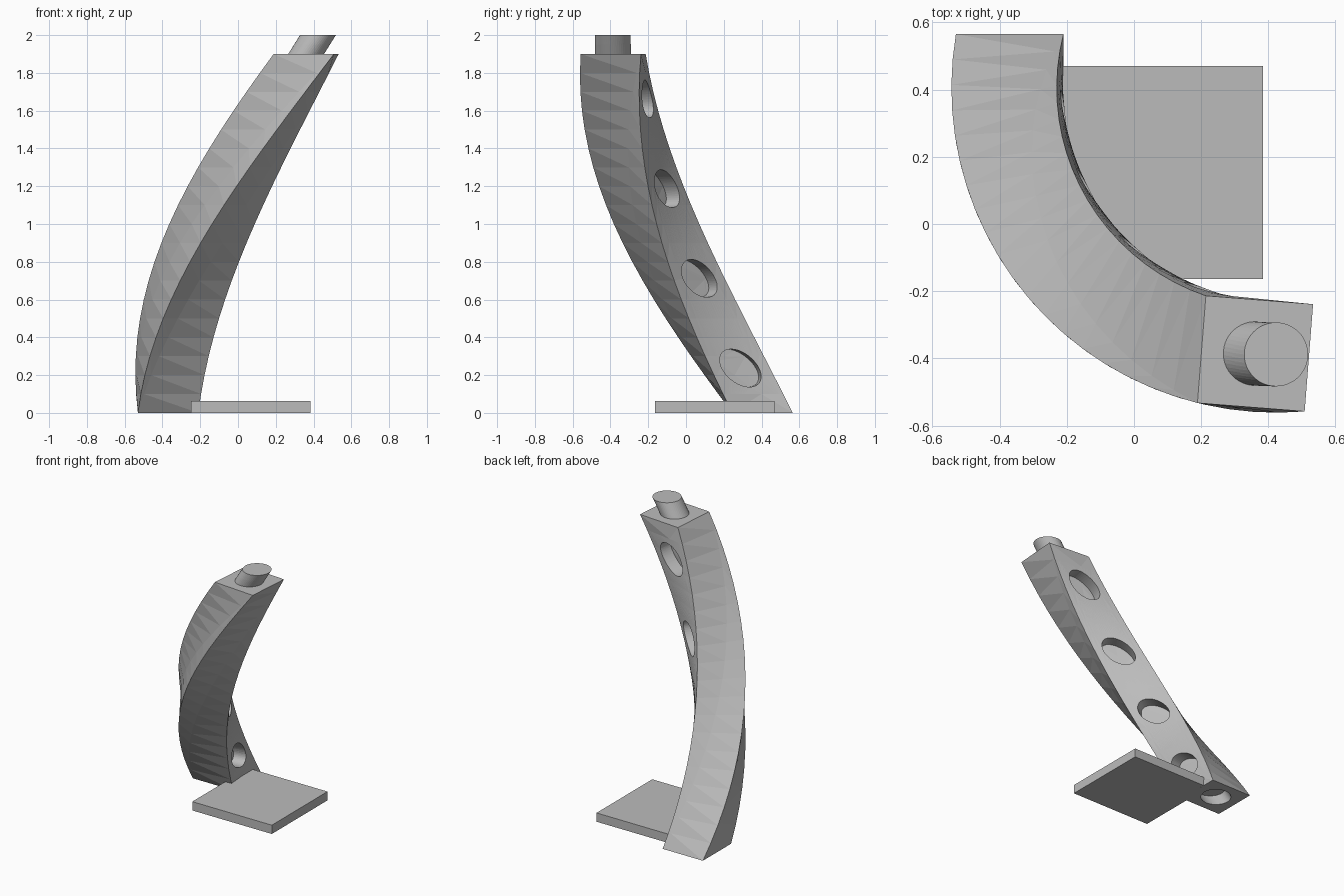
import bpy, bmesh, math
from mathutils import Matrix, Vector

if "Cube" in bpy.data.objects:
    bpy.data.objects.remove(bpy.data.objects["Cube"])

# One grey for everything
grey = bpy.data.materials.new("light_grey")
grey.use_nodes = True
grey.diffuse_color = (0.5, 0.5, 0.5, 1)
grey.node_tree.nodes["Principled BSDF"].inputs["Base Color"].default_value = (0.5, 0.5, 0.5, 1)

RADIUS, SIDE, HEIGHT = 0.793, 0.32, 1.9     # helix radius, beam width, beam height
AXIS = Vector((0.423, 0.405, 0))            # vertical helix axis
TURN = math.pi / 4                          # twist per unit of height
HOLE_R, PEG_R, DEPTH = 0.1, 0.095, 0.09


def make(name, bm):
    mesh = bpy.data.meshes.new(name)
    bm.to_mesh(mesh)
    bm.free()
    mesh.materials.append(grey)
    obj = bpy.data.objects.new(name, mesh)
    bpy.context.collection.objects.link(obj)
    return obj


def box(name, centre, size):
    bm = bmesh.new()
    bmesh.ops.create_cube(bm, size=1, matrix=Matrix.Translation(centre) @ Matrix.Diagonal((*size, 1)))
    return make(name, bm)


def cylinder(name, centre, radius, length, turn=Matrix()):
    bm = bmesh.new()
    bmesh.ops.create_cone(bm, cap_ends=True, segments=48, radius1=radius, radius2=radius,
                          depth=length, matrix=Matrix.Translation(centre) @ turn)
    return make(name, bm)


def twist(obj, step):
    """Slice by height, then wind the straight part round the helix axis."""
    bm = bmesh.new()
    bm.from_mesh(obj.data)
    bmesh.ops.triangulate(bm, faces=bm.faces[:])
    for i in range(1, int(2 / step)):
        bmesh.ops.bisect_plane(bm, geom=bm.verts[:] + bm.edges[:] + bm.faces[:], dist=1e-5,
                               plane_co=(0, 0, i * step), plane_no=(0, 0, 1))
    bmesh.ops.triangulate(bm, faces=bm.faces[:])
    for v in bm.verts:
        v.co = Matrix.Rotation(TURN * v.co.z, 3, 'Z') @ v.co + AXIS
    bmesh.ops.recalc_face_normals(bm, faces=bm.faces[:])
    bm.to_mesh(obj.data)
    bm.free()


# Straight beam, with a socket underneath and four blind holes in its inner side
beam = box("curved_arm", (-RADIUS, 0, HEIGHT / 2), (SIDE, SIDE, HEIGHT))
cutters = [cylinder("socket_cutter", (-RADIUS, 0, 0), HOLE_R, 2 * DEPTH)]
inner = -RADIUS + SIDE / 2
for i in range(4):
    z = HEIGHT * (i + 0.5) / 4
    cutters.append(cylinder("hole_cutter", (inner, 0, z), HOLE_R, 2 * DEPTH,
                            Matrix.Rotation(math.pi / 2, 4, 'Y')))
for cutter in cutters:
    mod = beam.modifiers.new("cut", 'BOOLEAN')
    mod.operation = 'DIFFERENCE'
    mod.solver = 'EXACT'
    mod.object = cutter

bpy.context.view_layer.update()
evaluated = beam.evaluated_get(bpy.context.evaluated_depsgraph_get())
cut_mesh = bpy.data.meshes.new_from_object(evaluated)
beam.modifiers.clear()
beam.data = cut_mesh
for cutter in cutters:
    bpy.data.objects.remove(cutter)
twist(beam, 0.1)

# Peg on top, leaning along the helix
peg = cylinder("top_peg", (-RADIUS, 0, HEIGHT + 0.05), PEG_R, 0.1)
twist(peg, 0.05)

# Square foot plate
box("foot_plate", (0.067, 0.153, 0.0317), (0.633, 0.633, 0.0633))
